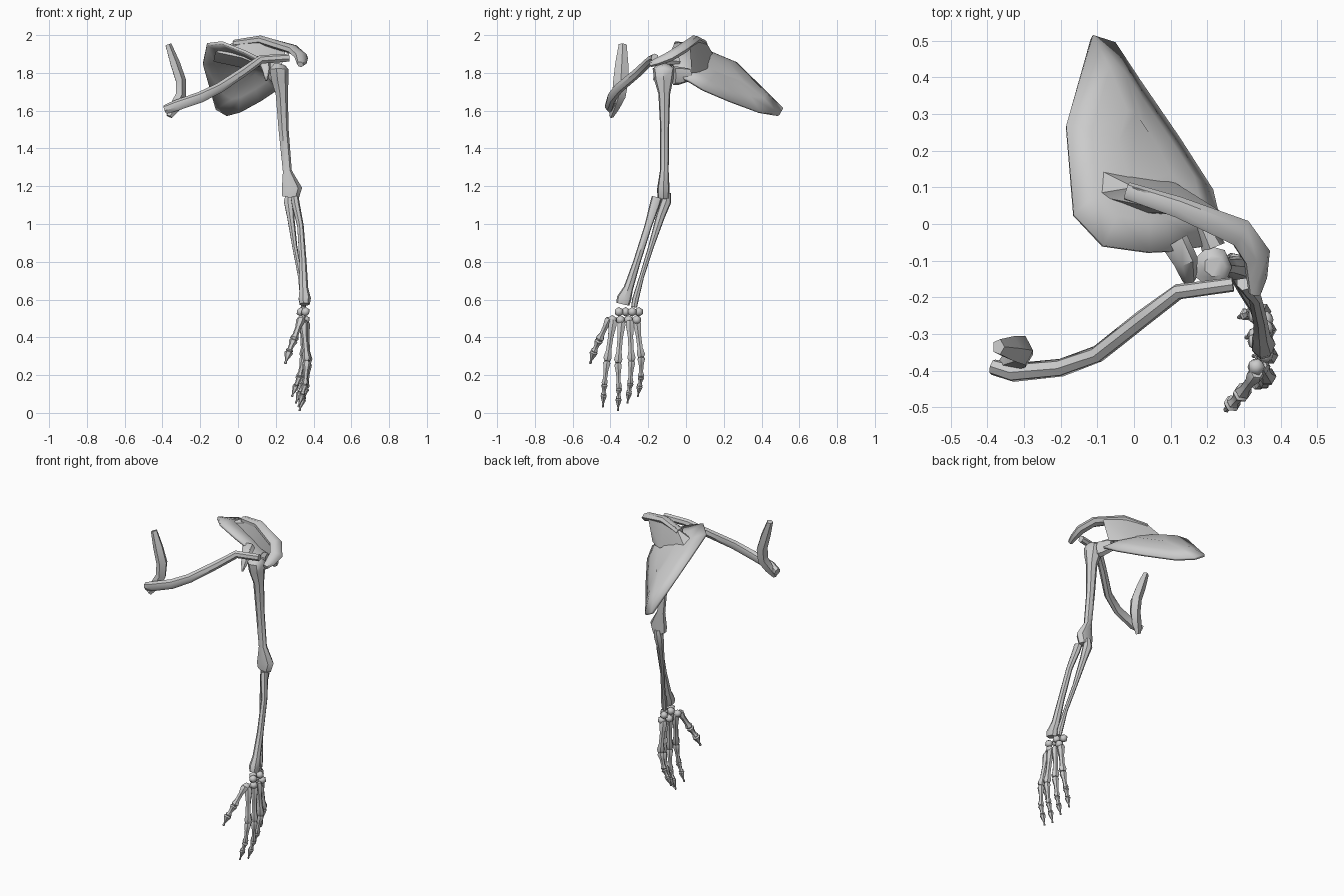
import bpy, bmesh, math
from mathutils import Vector

default_cube = bpy.data.objects.get("Cube")
if default_cube:
    bpy.data.objects.remove(default_cube, do_unlink=True)

bone_grey = bpy.data.materials.new("bone_grey")
bone_grey.use_nodes = True
colour = (0.6, 0.6, 0.6, 1)
bone_grey.diffuse_color = colour
bone_grey.node_tree.nodes["Principled BSDF"].inputs["Base Color"].default_value = colour

X, Y, Z = Vector((1, 0, 0)), Vector((0, 1, 0)), Vector((0, 0, 1))


def finish(name, bm, angle=45):
    """Turn a bmesh into a smooth shaded object with sharp edges kept."""
    bmesh.ops.recalc_face_normals(bm, faces=bm.faces)
    mesh = bpy.data.meshes.new(name)
    bm.to_mesh(mesh)
    bm.free()
    mesh.materials.append(bone_grey)
    mesh.shade_smooth()
    mesh.set_sharp_from_angle(angle=math.radians(angle))
    obj = bpy.data.objects.new(name, mesh)
    bpy.context.collection.objects.link(obj)
    return obj


def bone(name, stations, across=X, sides=7):
    """Loft elliptical rings; each station is x, y, z, radius across, radius along depth."""
    bm = bmesh.new()
    centres = [Vector(s[:3]) for s in stations]
    rings = []
    for i, station in enumerate(stations):
        before, after = centres[max(i - 1, 0)], centres[min(i + 1, len(centres) - 1)]
        tangent = (after - before).normalized()
        u = (across - tangent * across.dot(tangent)).normalized()
        v = tangent.cross(u)
        ring = []
        for k in range(sides):
            a = math.tau * k / sides
            offset = u * math.cos(a) * station[3] + v * math.sin(a) * station[4]
            ring.append(bm.verts.new(centres[i] + offset))
        rings.append(ring)
    for low, high in zip(rings, rings[1:]):
        for k in range(sides):
            n = (k + 1) % sides
            bm.faces.new((low[k], low[n], high[n], high[k]))
    bm.faces.new(rings[0])
    bm.faces.new(rings[-1])
    return finish(name, bm)


def small_bone(name, start, end, thick, tip=1.0):
    """A short finger bone: wide ends and a narrow waist."""
    a, b = Vector(start), Vector(end)
    profile = ((0, 0.7), (0.1, 1), (0.4, 0.65), (0.75, 0.65 * tip), (0.92, tip), (1, 0.7 * tip))
    bone(name, [(*a.lerp(b, t), thick * w, thick * w) for t, w in profile], sides=6)


def hull(name, points):
    bm = bmesh.new()
    for p in points:
        bm.verts.new(p)
    bmesh.ops.convex_hull(bm, input=bm.verts)
    return finish(name, bm, 35)


# Shoulder blade: an outline bulging towards the back
outline = [
    (-.115, .51, 1.61), (-.055, .49, 1.575), (.01, .39, 1.59), (.12, .23, 1.65),
    (.21, .09, 1.71), (.23, .01, 1.76), (.2, -.06, 1.79), (.1, -.075, 1.88),
    (.04, -.078, 1.91), (-.085, -.06, 1.96), (-.165, .025, 1.95), (-.185, .265, 1.85),
]
bm = bmesh.new()
middle = Vector((0, .16, 1.78))
bulge = Vector((.02, .025, .045))
rows = []
for scale, lift in ((1, 0), (0.7, 0.6), (0.35, 0.95)):
    rows.append([bm.verts.new(middle.lerp(Vector(p), scale) + bulge * lift) for p in outline])
for outer, inner in zip(rows, rows[1:]):
    for k in range(len(outline)):
        n = (k + 1) % len(outline)
        bm.faces.new((outer[k], outer[n], inner[n], inner[k]))
bm.faces.new(rows[-1])
blade = finish("shoulder_blade", bm)
solid = blade.modifiers.new("thickness", "SOLIDIFY")
solid.thickness = 0.016
solid.offset = 0

# Ridge along the back of the blade, running out to the shoulder tip
hull("blade_ridge", [
    (-.13, .165, 1.86), (-.12, .08, 1.91), (0, .1, 1.975), (.12, .06, 1.99), (.13, .03, 1.99),
    (.26, .02, 1.945), (.1, .12, 1.81), (.22, .03, 1.8), (.02, .03, 1.88),
])
bone("shoulder_tip", [
    (-.02, .09, 1.955, .025, .02), (.12, .045, 1.975, .03, .024), (.29, -.025, 1.925, .04, .026),
    (.335, -.09, 1.885, .04, .025), (.335, -.15, 1.86, .03, .02), (.33, -.19, 1.845, .018, .015),
], across=(X + Y).normalized())

# Hooked process and socket at the front of the blade
bone("blade_hook", [
    (.11, -.05, 1.86, .04, .03), (.14, -.1, 1.86, .035, .025),
    (.15, -.145, 1.81, .022, .02), (.15, -.17, 1.76, .006, .006),
])
bone("shoulder_socket", [
    (.18, .02, 1.79, .03, .035), (.205, -.04, 1.785, .03, .05), (.215, -.065, 1.785, .035, .05),
])

# Collar bone and breast bone piece
bone("collar_bone", [
    (.27, -.165, 1.88, .022, .02), (.12, -.185, 1.87, .024, .022), (.02, -.26, 1.8, .026, .024),
    (-.1, -.355, 1.72, .028, .024), (-.2, -.392, 1.67, .03, .025), (-.33, -.405, 1.625, .03, .026),
    (-.385, -.39, 1.605, .025, .022),
], across=Z)
bone("breast_bone", [
    (-.37, -.335, 1.95, .018, .022), (-.335, -.34, 1.85, .028, .036), (-.305, -.345, 1.76, .03, .042),
    (-.305, -.355, 1.68, .03, .038), (-.335, -.375, 1.62, .032, .025), (-.365, -.395, 1.57, .018, .012),
], sides=5)

# Upper arm
bone("upper_arm", [
    (.22, -.115, 1.845, .03, .03), (.215, -.118, 1.82, .052, .06), (.22, -.118, 1.765, .048, .052),
    (.23, -.115, 1.69, .034, .032), (.24, -.113, 1.5, .028, .024), (.26, -.115, 1.28, .025, .024),
    (.283, -.12, 1.185, .057, .034), (.275, -.12, 1.14, .046, .032),
])

# Forearm pair
bone("outer_forearm", [
    (.3, -.155, 1.14, .022, .028), (.305, -.165, 1.105, .022, .027), (.33, -.2, .99, .018, .02),
    (.343, -.26, .8, .02, .02), (.348, -.305, .66, .024, .026), (.352, -.328, .605, .034, .04),
    (.352, -.335, .575, .028, .036),
])
bone("inner_forearm", [
    (.275, -.1, 1.165, .02, .02), (.27, -.105, 1.12, .03, .028), (.278, -.135, 1.04, .02, .024),
    (.3, -.185, .88, .014, .015), (.33, -.235, .72, .013, .013), (.345, -.268, .6, .018, .018),
    (.347, -.275, .56, .014, .016),
])

# Wrist: two rows of pebbles
for row, (z, front, step) in enumerate(((.535, -.355, .035), (.492, -.39, .043))):
    for i in range(4):
        bm = bmesh.new()
        bmesh.ops.create_icosphere(bm, subdivisions=1, radius=0.026)
        centre = Vector((.345 + .012 * (-1) ** (i + row), front + step * i, z))
        bmesh.ops.translate(bm, verts=bm.verts, vec=centre)
        finish(f"wrist_bone_{row + 1}_{i + 1}", bm, 60)

# Fingers: palm joint, knuckle, middle joint, tip
fingers = {
    "index": ((.345, -.385, .49), (.365, -.418, .275), (.355, -.432, .15), (.32, -.44, .03)),
    "middle": ((.355, -.34, .49), (.37, -.36, .265), (.36, -.355, .13), (.325, -.36, .01)),
    "ring": ((.355, -.298, .49), (.365, -.288, .275), (.345, -.295, .155), (.305, -.31, .05)),
    "little": ((.345, -.262, .49), (.35, -.237, .295), (.325, -.238, .19), (.285, -.255, .085)),
}
for finger, (palm, knuckle, bend, tip) in fingers.items():
    last = Vector(bend).lerp(Vector(tip), 0.45)
    small_bone(finger + "_palm_bone", palm, knuckle, .025)
    small_bone(finger + "_first_bone", knuckle, bend, .022, .85)
    small_bone(finger + "_second_bone", bend, last, .019, .85)
    small_bone(finger + "_tip_bone", last, tip, .018, .35)

# Thumb
thumb = [(.335, -.405, .5), (.295, -.46, .385), (.27, -.487, .325), (.25, -.508, .26)]
for part, start, end, tip in zip(("palm", "first", "tip"), thumb, thumb[1:], (1, .85, .35)):
    small_bone(f"thumb_{part}_bone", start, end, .024, tip)
